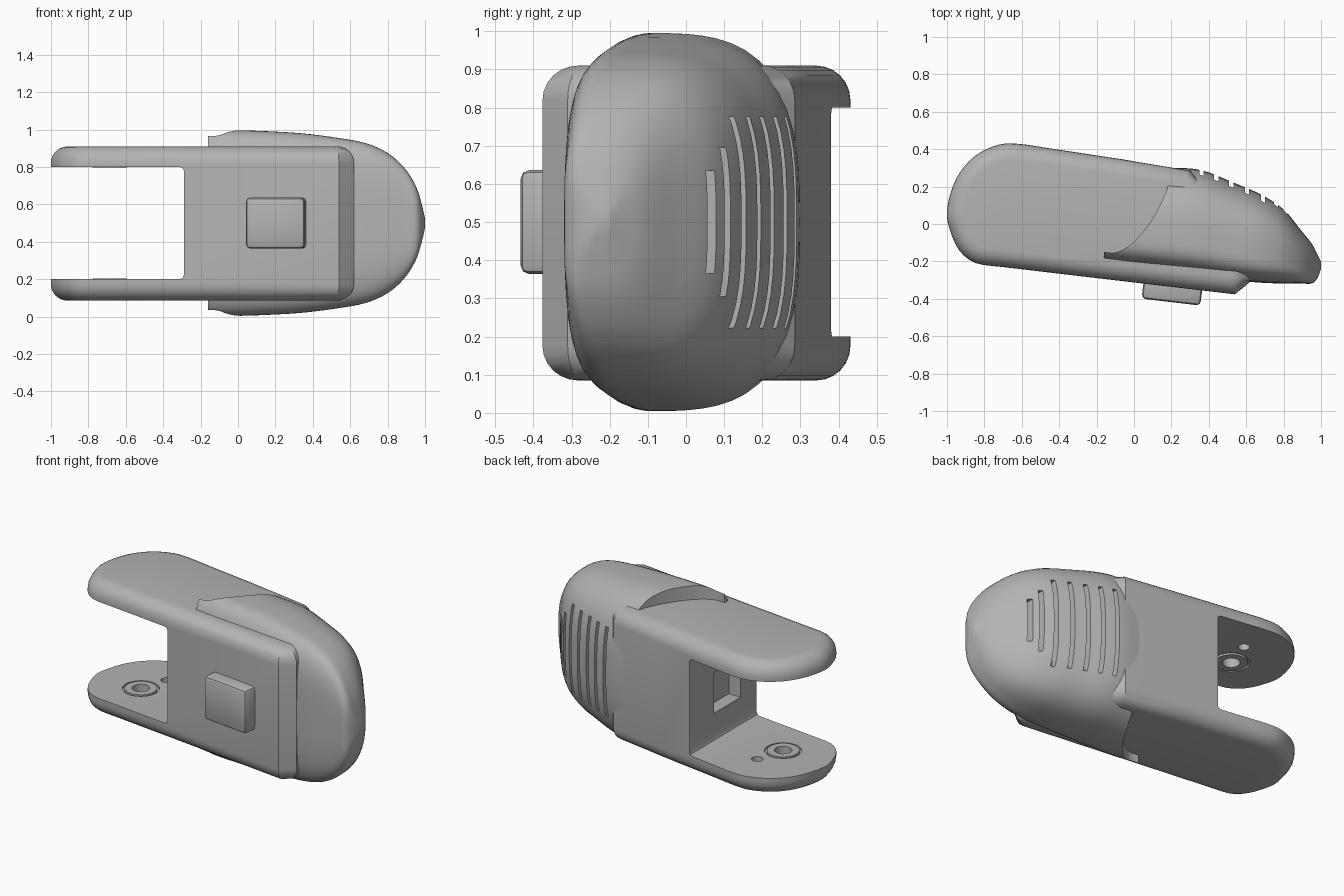
import bpy, bmesh, math
from mathutils import Matrix, Vector

cube = bpy.data.objects.get("Cube")
if cube:
    bpy.data.objects.remove(cube, do_unlink=True)

grey = bpy.data.materials.new("plain_grey")
grey.use_nodes = True
colour = (0.45, 0.45, 0.45, 1)
grey.diffuse_color = colour
grey.node_tree.nodes["Principled BSDF"].inputs["Base Color"].default_value = colour


def spline(points, steps):
    """Catmull-Rom curve through tuples of any size."""
    p = [points[0]] + list(points) + [points[-1]]
    out = []
    for a, b, c, d in zip(p, p[1:], p[2:], p[3:]):
        for s in range(steps):
            t = s / steps
            out.append(tuple(
                0.5 * (2 * j + (k - i) * t + (2 * i - 5 * j + 4 * k - l) * t**2
                       + (3 * j - i - 3 * k + l) * t**3)
                for i, j, k, l in zip(a, b, c, d)))
    return out + [tuple(points[-1])]


def make(name, bm):
    bmesh.ops.recalc_face_normals(bm, faces=bm.faces)
    mesh = bpy.data.meshes.new(name)
    bm.to_mesh(mesh)
    bm.free()
    ob = bpy.data.objects.new(name, mesh)
    bpy.context.collection.objects.link(ob)
    mesh.materials.append(grey)
    return ob


def prism(name, outline, low, high, round_off=0):
    """Upright prism, with its top and bottom rims rounded on request."""
    bm = bmesh.new()
    base = bm.faces.new([bm.verts.new((x, y, low)) for x, y in outline])
    top = bmesh.ops.extrude_face_region(bm, geom=[base])["geom"]
    verts = [v for v in top if isinstance(v, bmesh.types.BMVert)]
    bmesh.ops.translate(bm, verts=verts, vec=(0, 0, high - low))
    if round_off:
        rims = [e for e in bm.edges
                if abs(e.verts[0].co.z - e.verts[1].co.z) < 0.001]
        bmesh.ops.bevel(bm, geom=rims, offset=round_off, segments=6,
                        profile=0.5, affect='EDGES', clamp_overlap=False)
    return make(name, bm)


def add_box(bm, low, high):
    low, high = Vector(low), Vector(high)
    m = Matrix.Translation((low + high) / 2) @ Matrix.Diagonal((*(high - low), 1))
    return bmesh.ops.create_cube(bm, size=1, matrix=m)


def box(name, low, high, bevel=0):
    bm = bmesh.new()
    add_box(bm, low, high)
    if bevel:
        bmesh.ops.bevel(bm, geom=bm.edges[:], offset=bevel, segments=2,
                        profile=0.5, affect='EDGES')
    return make(name, bm)


def cylinder(name, x, y, radius, low, high):
    ring = [(x + radius * math.cos(a), y + radius * math.sin(a))
            for a in (i * math.tau / 32 for i in range(32))]
    return prism(name, ring, low, high)


def cut(ob, cutter):
    cutter.hide_render = True
    mod = ob.modifiers.new("cut", 'BOOLEAN')
    mod.operation, mod.solver, mod.object = 'DIFFERENCE', 'EXACT', cutter
    bpy.context.view_layer.objects.active = ob
    bpy.ops.object.modifier_apply(modifier=mod.name)
    bpy.data.objects.remove(cutter, do_unlink=True)


def smooth(ob, angle=32):
    bpy.ops.object.select_all(action='DESELECT')
    ob.select_set(True)
    bpy.context.view_layer.objects.active = ob
    bpy.ops.object.shade_smooth_by_angle(angle=math.radians(angle))


# Inner body with two arms, rounded at the hinge end
round_end = spline([(-.5, .412), (-.61, .428), (-.72, .425), (-.85, .365),
                    (-.95, .245), (-1, .08), (-.985, -.03), (-.935, -.14),
                    (-.85, -.208), (-.72, -.228)], 3)
outline = round_end + [(.54, -.376), (.62, -.31), (.6, 0), (.45, .1),
                       (.3, .285), (-.07, .347)]
body = prism("body_and_arms", outline, .085, .91, .09)
cut(body, box("gap_cutter", (-2, -1, .2), (-.29, 1, .8), .02))
cut(body, box("socket_cutter", (-.32, -.12, .37), (-.21, .14, .62)))

# Hinge seats and pin holes on the inner faces of the arms
hinge_x, hinge_y = -.685, .025
cut(body, cylinder("seat_cutter", hinge_x, hinge_y, .105, .188, .812))
cut(body, cylinder("hinge_cutter", hinge_x, hinge_y, .05, .13, .87))
cut(body, cylinder("pin_cutter", -.63, .2, .033, .14, .86))
smooth(body)
for side, z in (("lower", .183), ("upper", .797)):
    washer = cylinder(side + "_hinge_washer", hinge_x, hinge_y, .092, z, z + .02)
    cut(washer, cylinder("washer_cutter", hinge_x, hinge_y, .05, 0, 1))
    smooth(washer)

# Outer shell: stations of x, back y, front y and half height
stations = spline([
    (-.16, .30, -.215, .493), (0, .30, -.235, .496), (.2, .30, -.258, .489),
    (.36, .288, -.278, .478), (.53, .222, -.3, .456), (.68, .157, -.314, .428),
    (.8, .078, -.318, .375), (.89, -.03, -.318, .295), (.95, -.105, -.318, .2),
    (.98, -.16, -.29, .11), (1, -.2, -.24, .025)], 4)
bm = bmesh.new()
rings = []
COUNT = 64
for x, back, front, half in stations:
    mid = front + (back - front) * .33
    ring = []
    for i in range(COUNT):
        a = i * math.tau / COUNT
        c, s = math.cos(a), math.sin(a)
        reach, n = (back - mid, 3) if c > 0 else (mid - front, 3.5)
        r = (abs(c)**n + abs(s)**n) ** (-1 / n)
        ring.append(bm.verts.new((x, mid + reach * c * r, .5 + half * s * r)))
    rings.append(ring)
for a, b in zip(rings, rings[1:]):
    for i in range(COUNT):
        j = (i + 1) % COUNT
        bm.faces.new((a[i], a[j], b[j], b[i]))
bm.faces.new(rings[0])
bm.faces.new(rings[-1])
shell = make("outer_shell", bm)

# Curved rear edge of the shell
edge = spline([(-.16, -.15), (-.09, -.15), (0, -.095), (.1, .03),
               (.17, .17), (.2, .28)], 5)
cut(shell, prism("edge_cutter", [(-.4, -.15)] + edge + [(.2, .6), (-.4, .6)],
                 -.5, 1.5))

# Row of grip slots across the back
bm = bmesh.new()
for x, y, half in ((.81, .07, .135), (.76, .11, .195), (.69, .152, .277),
                   (.605, .19, .277), (.52, .227, .277), (.44, .26, .277),
                   (.36, .288, .277)):
    add_box(bm, (x - .011, y - .055, .5 - half), (x + .011, y + .15, .5 + half))
cut(shell, make("slot_cutter", bm))
smooth(shell)

# Push button on the sloping front panel
button = box("front_button", (-.158, -.08, -.136), (.158, .08, .136), .022)
button.location = (.207, -.338, .5)
button.rotation_euler.z = -.117
smooth(button)
